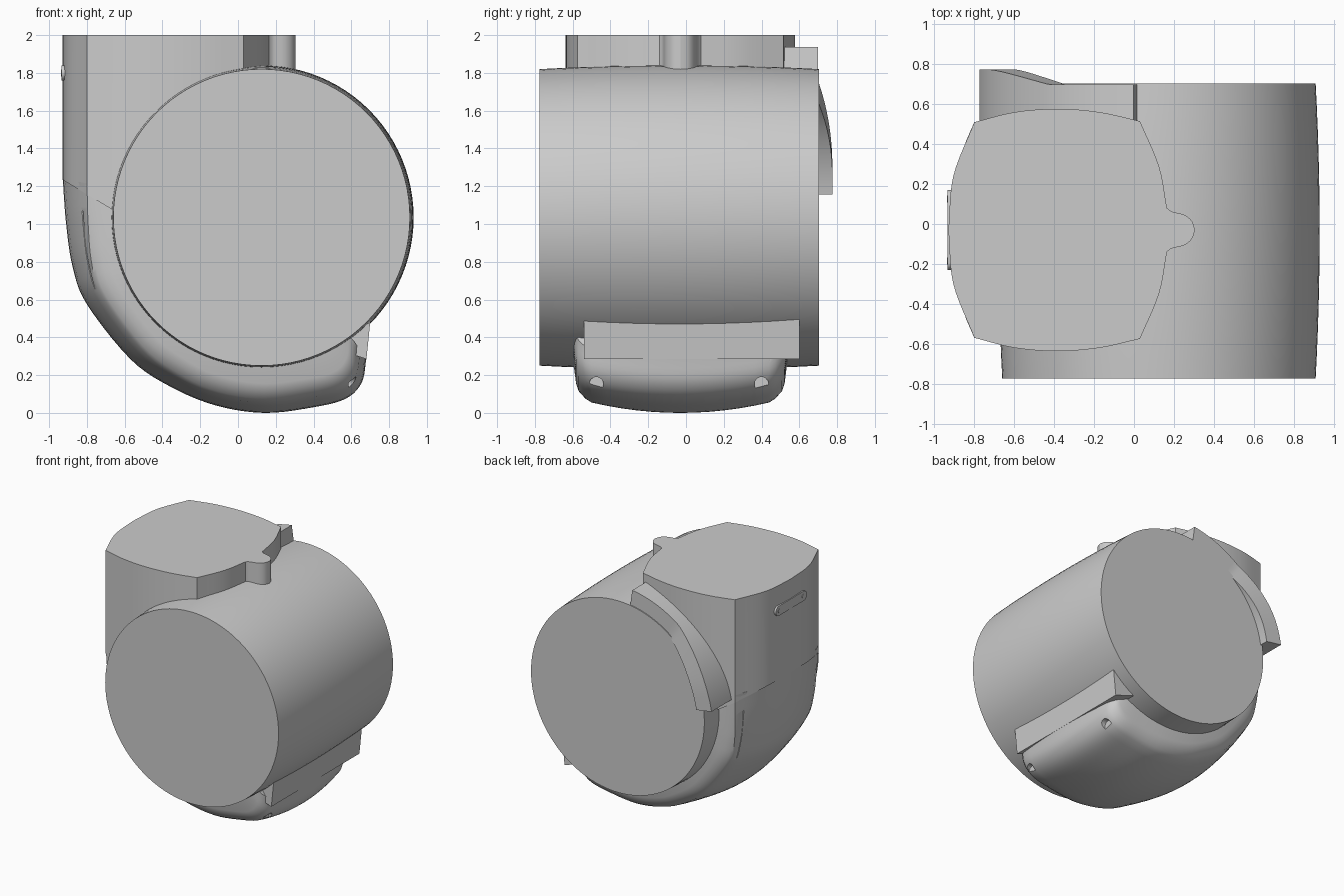
import bpy, bmesh, math
from mathutils import Vector

if "Cube" in bpy.data.objects:
    bpy.data.objects.remove(bpy.data.objects["Cube"])

grey = bpy.data.materials.new("plain grey")
grey.use_nodes = True
grey.diffuse_color = (0.6, 0.6, 0.6, 1)
grey.node_tree.nodes["Principled BSDF"].inputs["Base Color"].default_value = (0.6, 0.6, 0.6, 1)

CX, CZ, MID = 0.125, 1.035, -0.03   # drum axis and symmetry plane


def loft(name, rings, caps=True):
    """Skin a list of closed rings into a solid."""
    bm = bmesh.new()
    rows = [[bm.verts.new(p) for p in ring] for ring in rings]
    for a, b in zip(rows, rows[1:]):
        for i in range(len(a)):
            j = (i + 1) % len(a)
            bm.faces.new((a[i], a[j], b[j], b[i]))
    if caps:
        bm.faces.new(rows[0])
        bm.faces.new(rows[-1])
    bmesh.ops.recalc_face_normals(bm, faces=bm.faces)
    mesh = bpy.data.meshes.new(name)
    bm.to_mesh(mesh)
    bm.free()
    mesh.materials.append(grey)
    obj = bpy.data.objects.new(name, mesh)
    bpy.context.collection.objects.link(obj)
    return obj


def smooth(obj, angle=32):
    obj.data.shade_smooth()
    obj.data.set_sharp_from_angle(angle=math.radians(angle))


def spline(points, steps):
    """Catmull-Rom curve through 2D points."""
    pts = [Vector(p) for p in points]
    pts = [2 * pts[0] - pts[1]] + pts + [2 * pts[-1] - pts[-2]]
    out = []
    for a, b, c, d in zip(pts, pts[1:], pts[2:], pts[3:]):
        for k in range(steps):
            t = k / steps
            out.append(0.5 * (2 * b + (c - a) * t + (2 * a - 5 * b + 4 * c - d) * t * t
                              + (3 * b - a - 3 * c + d) * t ** 3))
    return out + [pts[-2]]


def prism(name, outline, y0, y1):
    """Extrude an x-z outline along y."""
    return loft(name, [[(x, y, z) for x, z in outline] for y in (y0, y1)])


def disc(centre, r, axis, n=24):
    """Ring of points around the x or y axis."""
    x, y, z = centre
    ring = []
    for i in range(n):
        c, s = r * math.cos(math.tau * i / n), r * math.sin(math.tau * i / n)
        ring.append((x + c, y, z + s) if axis == "y" else (x, y + c, z + s))
    return ring


# Slightly barrelled drum
drum_rings = []
for i in range(13):
    t = i / 6 - 1
    drum_rings.append(disc((CX, -0.035 + 0.74 * t, CZ), 0.785 + 0.02 * (1 - t * t), "y", 96))
smooth(loft("drum", drum_rings))

# Neck: mirrored pillow outline with a rounded nose, slanted at the bottom
left = spline([(-.93, 0), (-.905, .27), (-.8, .54)], 6)
side = spline([(-.8, .54), (-.6, .59), (-.385, .607), (-.17, .59), (.03, .545)], 4)
right = spline([(.03, .545), (.125, .32), (.165, .11)], 5)
nose = spline([(.165, .11), (.19, .092), (.25, .077), (.29, .045), (.305, 0)], 3)
half = left[:-1] + side[:-1] + right[:-1] + nose
outline = [(x, MID + v) for x, v in half] + [(x, MID - v) for x, v in half[-2:0:-1]]
smooth(loft("neck", [[(x, y, max(0.95, 1.235 - 0.6 * (x + 0.93))) for x, y in outline],
                     [(x, y, 2.0) for x, y in outline]]), 25)

# Lower shell swept round the drum
path = spline([(-.928, 1.24), (-.91, 1.0), (-.875, .77), (-.8, .575), (-.57, .285), (-.36, .14),
               (-.12, .04), (.14, 0), (.4, .03), (.57, .075), (.655, .16), (.68, .29)], 5)
shell_rings = []
for i, p in enumerate(path):
    s = min(1, i / (len(path) * 0.5))
    corner = 0.13 + (0.055 - 0.13) * s
    edge = 0.54 + (0.47 - 0.54) * s
    to_axis = Vector((CX, CZ)) - p
    section = [(corner * (k / 6) ** 2, edge * k / 6) for k in range(7)]
    section += [(corner + 0.02, edge + 0.4 * (0.55 - edge)),
                (corner + 0.06, edge + 0.85 * (0.55 - edge)),
                (corner + 0.10, 0.552), (to_axis.length - 0.7, 0.575)]
    ring = [(d, MID + v) for d, v in section] + [(d, MID - v) for d, v in section[:0:-1]]
    n = to_axis.normalized()
    shell_rings.append([(p.x + n.x * d, y, p.y + n.y * d) for d, y in ring])
shell = loft("lower_shell", shell_rings)

# Cutters: side slots, tail screw holes and tail notch
slot = spline([(-.835, 1.07), (-.82, .87), (-.77, .65), (-.69, .45)], 5)
slot_outline = [(x - .015, z) for x, z in slot] + [(x + .015, z) for x, z in slot[::-1]]
cutters = [prism("slot_cutter", slot_outline, MID + s * 0.46, MID + s * 0.8) for s in (-1, 1)]
for y in (-0.475, 0.4):
    cutters.append(loft("hole_cutter", [disc((x, y, 0.152), 0.038, "x") for x in (0.585, 0.9)]))
cutters.append(prism("notch_cutter", [(.64, .2), (.8, .2), (.8, .3), (.64, .3)], 0.445, 0.485))
bpy.context.view_layer.objects.active = shell
for cutter in cutters:
    cutter.hide_render = True
    mod = shell.modifiers.new("cut", "BOOLEAN")
    mod.operation = "DIFFERENCE"
    mod.solver = "EXACT"
    mod.object = cutter
    bpy.ops.object.modifier_apply(modifier=mod.name)
    bpy.data.objects.remove(cutter)
smooth(shell)

# Tail block wedged against the drum
tail = prism("tail_block", [(.68, .285), (.703, .51), (.5, .4), (.5, .345)], -0.54, 0.6)
smooth(tail)

# Rear collar whose face rises into a fin
collar_rings = []
for i in range(37):
    a = 98 + 73 * i / 36
    t = max(0, min(1, (a - 127) / 36))
    top = 0.698 + 0.077 * math.sin(t * math.pi / 2)
    c, s = math.cos(math.radians(a)), math.sin(math.radians(a))
    collar_rings.append([(CX + r * c, y, CZ + r * s)
                         for r, y in ((.77, .45), (.91, .45), (.91, top), (.785, top), (.77, top))])
smooth(loft("rear_collar", collar_rings))

# Side plate with rounded ends and two screws
plate = []
for i in range(24):
    a = math.tau * (i + 0.5) / 24
    plate.append((MID + math.copysign(0.16, math.cos(a)) + 0.04 * math.cos(a), 1.8 + 0.04 * math.sin(a)))
smooth(loft("side_plate", [[(x, y, z) for y, z in plate] for x in (-0.9, -0.934)]))
for y in (MID - 0.155, MID + 0.155):
    smooth(loft("plate_screw", [disc((x, y, 1.8), 0.018, "x", 16) for x in (-0.92, -0.938)]))
